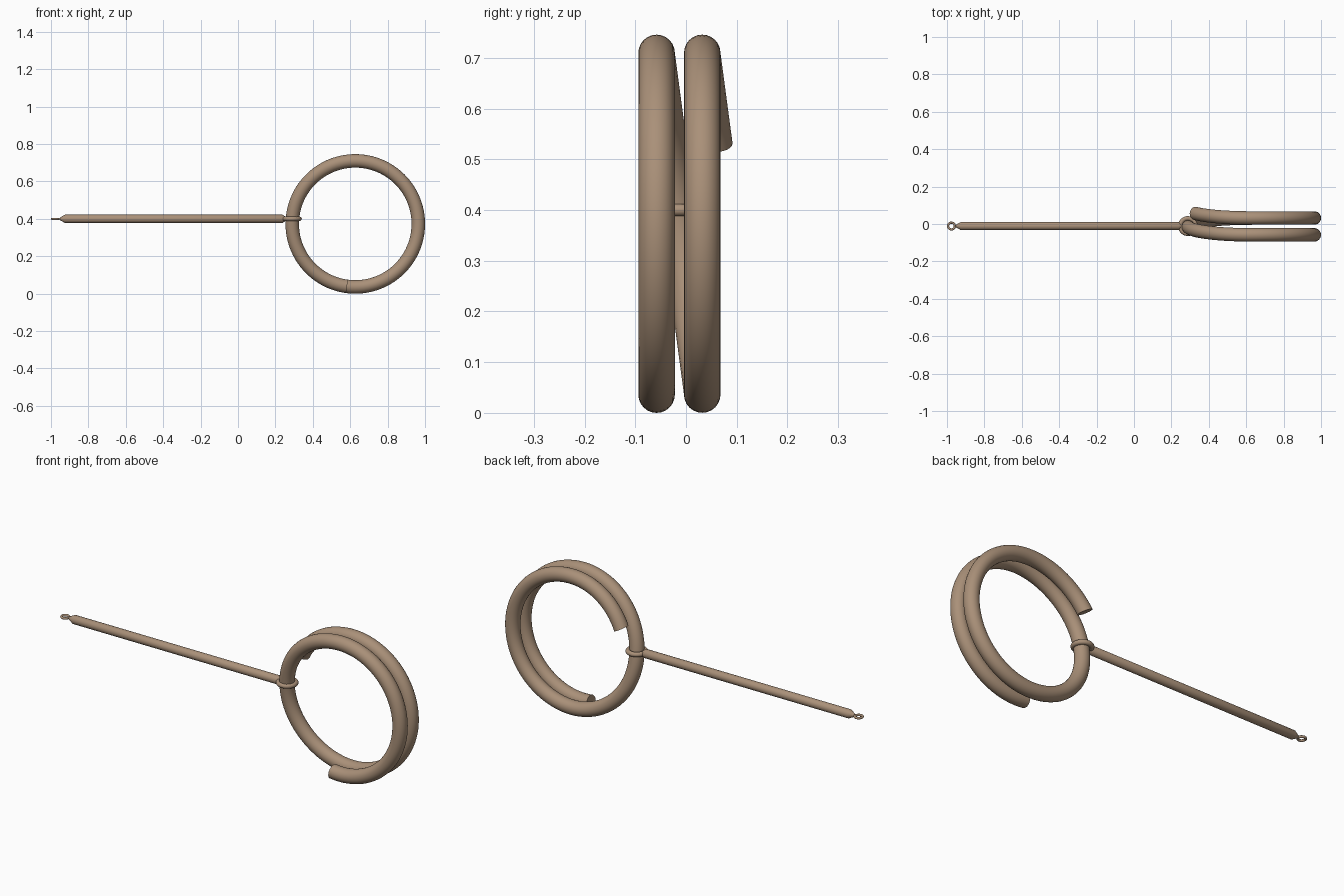
import bpy, bmesh
from math import sin, cos, pi, radians

if "Cube" in bpy.data.objects:
    bpy.data.objects.remove(bpy.data.objects["Cube"])

material = bpy.data.materials.new("warm_tan")
material.diffuse_color = (0.40, 0.28, 0.19, 1)
material.use_nodes = True
material.node_tree.nodes["Principled BSDF"].inputs["Base Color"].default_value = material.diffuse_color
ROD_Y, ROD_Z = -0.011, 0.40


def finish(obj):
    obj.data.materials.append(material)
    bpy.ops.object.select_all(action='DESELECT')
    obj.select_set(True)
    bpy.context.view_layer.objects.active = obj
    bpy.ops.object.shade_smooth_by_angle(angle=radians(40))


def mesh_object(name, bm):
    bmesh.ops.recalc_face_normals(bm, faces=bm.faces)
    mesh = bpy.data.meshes.new(name)
    bm.to_mesh(mesh)
    bm.free()
    obj = bpy.data.objects.new(name, mesh)
    bpy.context.collection.objects.link(obj)
    finish(obj)


def skin(name, rings):
    """Join equal rings of points into a capped tube."""
    bm = bmesh.new()
    loops = [[bm.verts.new(p) for p in ring] for ring in rings]
    n = len(loops[0])
    for a, b in zip(loops, loops[1:]):
        for i in range(n):
            j = (i + 1) % n
            bm.faces.new((a[i], a[j], b[j], b[i]))
    bm.faces.new(loops[0])
    bm.faces.new(loops[-1])
    mesh_object(name, bm)


def eyelet(name, x, major, minor):
    bpy.ops.mesh.primitive_torus_add(location=(x, ROD_Y, ROD_Z), major_radius=major,
                                     minor_radius=minor, major_segments=40, minor_segments=14)
    obj = bpy.context.object
    obj.name = name
    finish(obj)


# Double coil ring: flat on the right half, stepping back on the left half
def coil_y(deg):
    turn, a = divmod(deg + 90, 360)
    step = 0 if a < 180 else (1 + cos(radians(a))) / 2
    return -0.058 + 0.09 * (turn + step)


coil = []
start, end, steps = -98.0, 512.0, 160
for k in range(steps + 1):
    deg = start + (end - start) * k / steps
    t = radians(deg)
    # the free front end stays in the front plane
    y = max(coil_y(deg), -0.058)
    ring = []
    for i in range(24):
        p = 2 * pi * i / 24
        r = 0.337 + 0.036 * cos(p)
        ring.append((0.627 + r * cos(t), y + 0.036 * sin(p), 0.373 + r * sin(t)))
    coil.append(ring)
skin("coil_ring", coil)

# Rod with tapered tips
profile = [(-0.953, 0.007), (-0.945, 0.011), (-0.925, 0.022), (0.238, 0.022), (0.25, 0.014)]
skin("rod", [[(x, ROD_Y + r * cos(2 * pi * i / 24), ROD_Z + r * sin(2 * pi * i / 24))
              for i in range(24)] for x, r in profile])

# Eyelets at both ends of the rod
eyelet("coil_eyelet", 0.288, 0.041, 0.012)
eyelet("tip_eyelet", -0.976, 0.018, 0.006)
